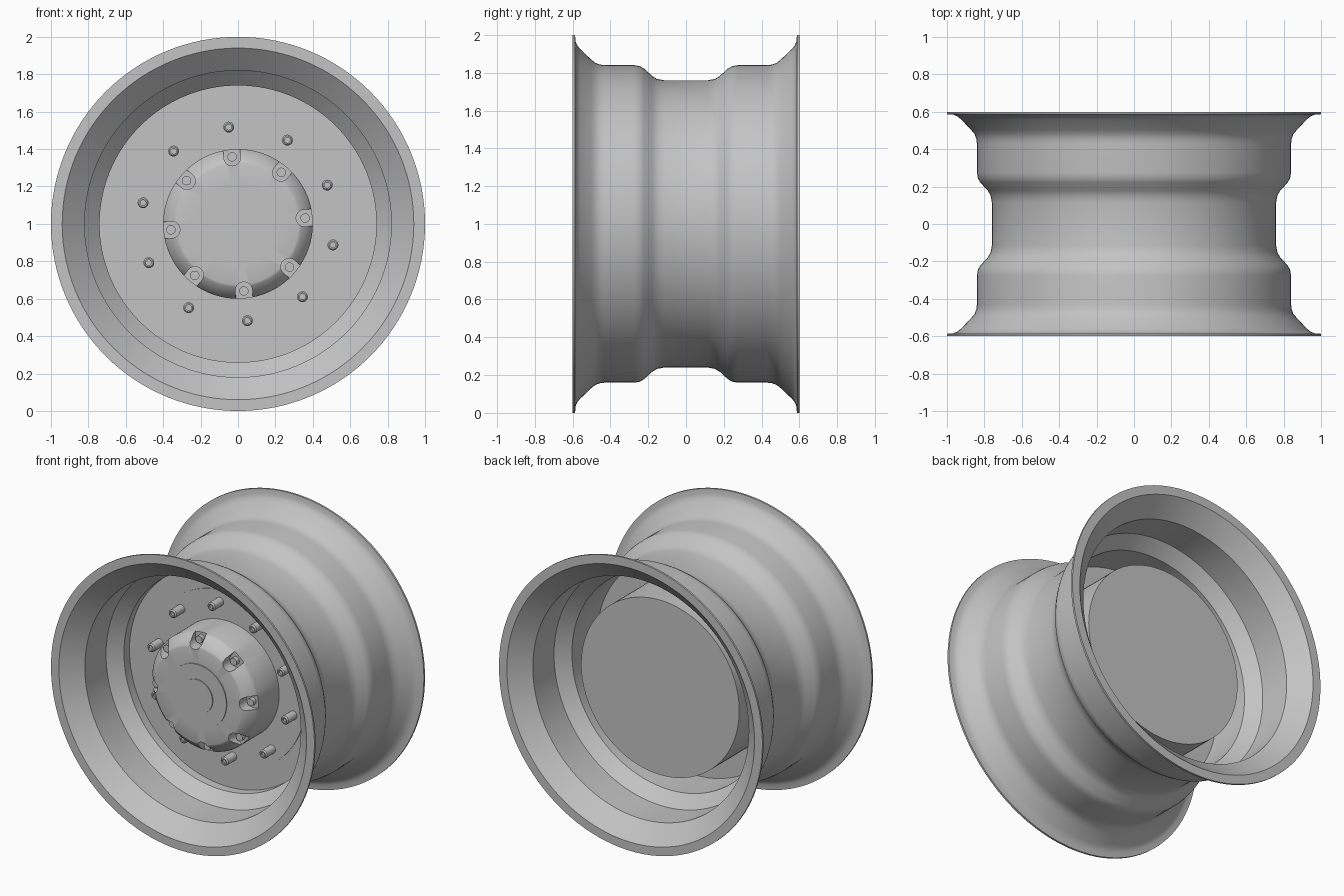
import bpy, bmesh, math
from mathutils import Matrix, Vector

AXLE = Vector((0, 0, 1))

cube = bpy.data.objects.get("Cube")
if cube:
    bpy.data.objects.remove(cube, do_unlink=True)

steel = bpy.data.materials.new("grey_steel")
steel.use_nodes = True
grey = (0.55, 0.55, 0.55, 1)
steel.diffuse_color = grey
steel.node_tree.nodes["Principled BSDF"].inputs["Base Color"].default_value = grey


def finish(name, bm):
    """Turn a bmesh into an object on the axle."""
    bmesh.ops.recalc_face_normals(bm, faces=bm.faces)
    mesh = bpy.data.meshes.new(name)
    bm.to_mesh(mesh)
    bm.free()
    obj = bpy.data.objects.new(name, mesh)
    obj.location = AXLE
    bpy.context.collection.objects.link(obj)
    mesh.materials.append(steel)
    return obj


def smooth(obj):
    bpy.ops.object.select_all(action="DESELECT")
    obj.select_set(True)
    bpy.context.view_layer.objects.active = obj
    bpy.ops.object.shade_smooth_by_angle(angle=math.radians(30))


def spin_into(bm, profile, steps, closed=False, centre=(0, 0, 0)):
    """Revolve (radius, y) points about an axis parallel to y."""
    c = Vector(centre)
    verts = [bm.verts.new(c + Vector((r, y, 0))) for r, y in profile]
    pairs = list(zip(verts, verts[1:]))
    if closed:
        pairs.append((verts[-1], verts[0]))
    edges = [bm.edges.new(p) for p in pairs]
    bmesh.ops.spin(bm, geom=verts + edges, cent=c, axis=(0, 1, 0),
                   angle=math.tau, steps=steps)
    bmesh.ops.remove_doubles(bm, verts=bm.verts, dist=0.0001)


def lathe(name, profile, steps=128, closed=False):
    bm = bmesh.new()
    spin_into(bm, profile, steps, closed)
    return finish(name, bm)


def around(count, radius, start):
    """Points evenly spaced round the axle, with their angles."""
    for i in range(count):
        a = math.radians(start) + i * math.tau / count
        yield a, (radius * math.cos(a), 0, radius * math.sin(a))


# Rim barrel: one half of the section, mirrored front to back
outer = [(1.0, -0.6), (1.0, -0.587), (0.965, -0.584), (0.945, -0.576),
         (0.925, -0.56), (0.87, -0.502), (0.852, -0.48), (0.843, -0.455),
         (0.84, -0.43), (0.84, -0.275), (0.835, -0.245), (0.822, -0.222),
         (0.782, -0.178), (0.767, -0.153), (0.76, -0.115)]
inner = [(0.74, -0.18), (0.82, -0.26), (0.82, -0.49), (0.94, -0.6)]


def mirrored(points):
    return [(r, -y) for r, y in reversed(points)]


smooth(lathe("rim_barrel", outer + mirrored(outer) + mirrored(inner) + inner,
             closed=True))

# Mounting disc and brake drum behind it
smooth(lathe("mounting_disc", [(0, -0.12), (0.75, -0.12), (0.75, -0.09), (0, -0.09)]))
smooth(lathe("brake_drum", [(0, -0.125), (0.6, -0.125), (0.6, 0.28), (0, 0.28)]))

# Hub with chamfered front and stepped centre cap
hub = lathe("hub", [(0, -0.442), (0.115, -0.442), (0.115, -0.436), (0.217, -0.436),
                    (0.217, -0.43), (0.325, -0.43), (0.337, -0.426), (0.395, -0.365),
                    (0.4, -0.35), (0.4, -0.11), (0, -0.11)])

# Cut round-ended pockets into the hub shoulder
bm = bmesh.new()
for a, _ in around(8, 1, 5):
    arc = [math.radians(90 + 15 * k) for k in range(13)]
    outline = [(0.357 + 0.045 * math.cos(t), 0.045 * math.sin(t)) for t in arc]
    outline += [(0.5, -0.045), (0.5, 0.045)]
    turn = Matrix.Rotation(-a, 4, "Y")
    face = bm.faces.new([bm.verts.new(turn @ Vector((u, -0.6, v))) for u, v in outline])
    new = bmesh.ops.extrude_face_region(bm, geom=[face])["geom"]
    bmesh.ops.translate(bm, vec=(0, 0.25, 0),
                        verts=[g for g in new if isinstance(g, bmesh.types.BMVert)])
cutter = finish("pocket_cutter", bm)
cutter.hide_render = True
cut = hub.modifiers.new("pockets", "BOOLEAN")
cut.operation = "DIFFERENCE"
cut.solver = "EXACT"
cut.object = cutter
bpy.context.view_layer.objects.active = hub
bpy.ops.object.modifier_apply(modifier=cut.name)
bpy.data.objects.remove(cutter, do_unlink=True)
smooth(hub)

# Hub bolts sitting in the pockets
bm = bmesh.new()
for _, p in around(8, 0.36, 5):
    spin_into(bm, [(0, -0.38), (0.025, -0.38), (0.025, -0.34), (0, -0.34)], 20, centre=p)
smooth(finish("hub_bolts", bm))

# Wheel studs with hollow tips
bm = bmesh.new()
for _, p in around(10, 0.52, 95.5):
    spin_into(bm, [(0, -0.212), (0.015, -0.212), (0.015, -0.225), (0.022, -0.225),
                   (0.029, -0.217), (0.029, -0.11), (0, -0.11)], 20, centre=p)
smooth(finish("wheel_studs", bm))
